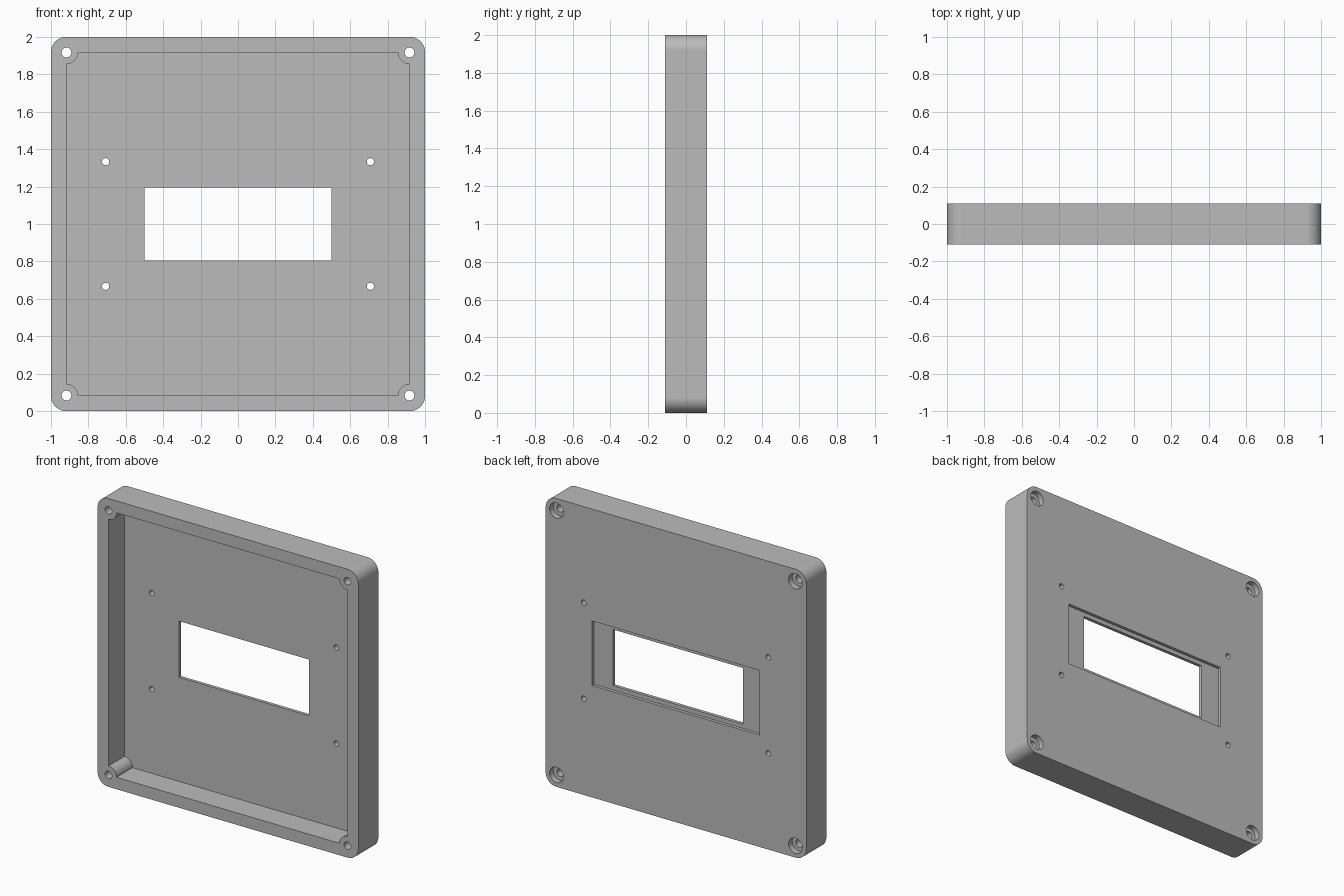
import bpy, bmesh
from math import cos, sin, pi

cube = bpy.data.objects.get("Cube")
if cube:
    bpy.data.objects.remove(cube, do_unlink=True)

MID = 1.0            # height of the panel centre
FRONT, BACK = -0.11, 0.11
FLOOR = 0.065        # inner face of the panel
SCREW = 0.917        # offset of corner screws and inner walls

grey = bpy.data.materials.new("grey plastic")
grey.use_nodes = True
grey.diffuse_color = (0.5, 0.5, 0.5, 1)
grey.node_tree.nodes["Principled BSDF"].inputs["Base Color"].default_value = (0.5, 0.5, 0.5, 1)


def arc(cx, cz, r, start, end, steps):
    return [(cx + r * cos(start + (end - start) * i / steps),
             cz + r * sin(start + (end - start) * i / steps)) for i in range(steps + 1)]


def circle(cx, cz, r, steps=32):
    return arc(cx, cz, r, 0, 2 * pi, steps)[:-1]


def rect(w, h):
    return [(-w, -h), (w, -h), (w, h), (-w, h)]


def corners(c, r, inward):
    """Square outline with rounded corners, or with round bites at the corners."""
    pts = []
    for k, (sx, sz) in enumerate([(1, 1), (-1, 1), (-1, -1), (1, -1)]):
        a = k * pi / 2
        if inward:
            pts += arc(sx * c, sz * c, r, a + 1.5 * pi, a + pi, 16)
        else:
            pts += arc(sx * c, sz * c, r, a, a + pi / 2, 16)
    return pts


def prism(name, outlines, y0, y1):
    """Extrude one or more outlines from y0 to y1."""
    bm = bmesh.new()
    for outline in outlines:
        face = bm.faces.new([bm.verts.new((x, y0, z + MID)) for x, z in outline])
        new = bmesh.ops.extrude_face_region(bm, geom=[face])["geom"]
        verts = [v for v in new if isinstance(v, bmesh.types.BMVert)]
        bmesh.ops.translate(bm, verts=verts, vec=(0, y1 - y0, 0))
    bmesh.ops.recalc_face_normals(bm, faces=bm.faces[:])
    mesh = bpy.data.meshes.new(name)
    bm.to_mesh(mesh)
    bm.free()
    mesh.materials.append(grey)
    obj = bpy.data.objects.new(name, mesh)
    bpy.context.collection.objects.link(obj)
    return obj


def cut(target, cutter):
    mod = target.modifiers.new("cut", "BOOLEAN")
    mod.operation, mod.solver, mod.object = "DIFFERENCE", "EXACT", cutter
    bpy.context.view_layer.objects.active = target
    bpy.ops.object.modifier_apply(modifier=mod.name)
    bpy.data.objects.remove(cutter, do_unlink=True)


def four(x, z, r):
    return [circle(sx * x, sz * z, r) for sx in (-1, 1) for sz in (-1, 1)]


# Rounded outer body
panel = prism("enclosure_panel", [corners(0.92, 0.08, False)], FRONT, BACK)

# Front cavity that leaves walls and corner screw bosses
cut(panel, prism("cavity", [corners(SCREW, 0.062, True)], FRONT - 0.1, FLOOR))

# Display window with a shallow recess behind it
cut(panel, prism("window_recess", [rect(0.643, 0.224)], BACK - 0.022, BACK + 0.1))
cut(panel, prism("window", [rect(0.5, 0.195)], -0.3, 0.3))

# Countersunk corner screw holes and small mounting holes
cut(panel, prism("counterbores", four(SCREW, SCREW, 0.053), BACK - 0.04, BACK + 0.1))
cut(panel, prism("screw_holes", four(SCREW, SCREW, 0.026), -0.3, 0.3))
cut(panel, prism("mounting_holes", four(0.708, 0.333, 0.019), -0.3, 0.3))

# Smooth curved walls, crisp edges
bpy.ops.object.select_all(action="DESELECT")
panel.select_set(True)
bpy.context.view_layer.objects.active = panel
bpy.ops.object.shade_smooth_by_angle()
normals = panel.modifiers.new("weighted normals", "WEIGHTED_NORMAL")
normals.keep_sharp = True
